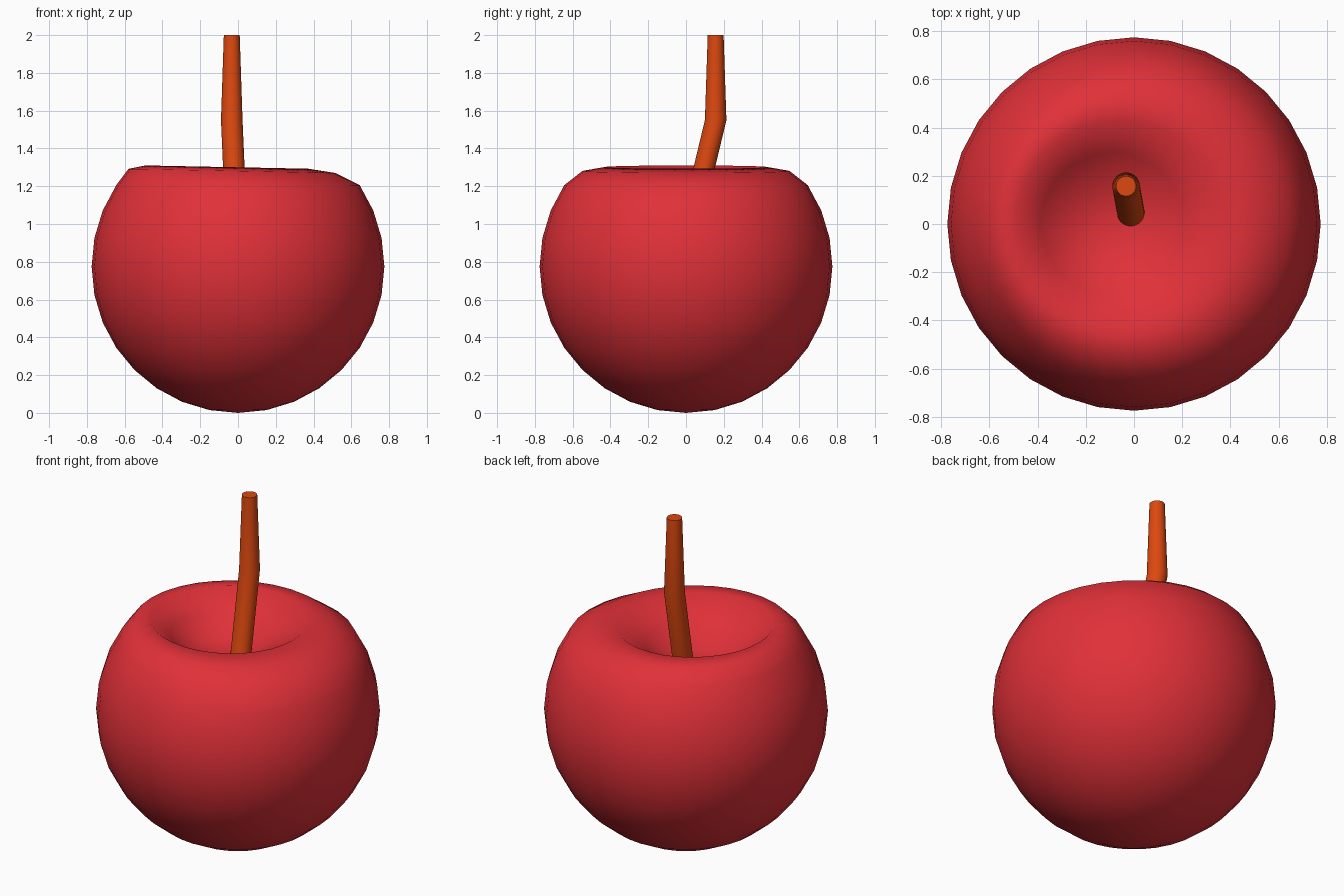
import bpy
import bmesh
import math
from mathutils import Vector

cube = bpy.data.objects.get("Cube")
if cube:
    bpy.data.objects.remove(cube, do_unlink=True)


def make_material(name, rgb):
    mat = bpy.data.materials.new(name)
    mat.use_nodes = True
    mat.diffuse_color = (*rgb, 1)
    bsdf = mat.node_tree.nodes["Principled BSDF"]
    bsdf.inputs["Base Color"].default_value = (*rgb, 1)
    return mat


def make_object(name, bm, mat):
    mesh = bpy.data.meshes.new(name)
    bmesh.ops.recalc_face_normals(bm, faces=bm.faces)
    bm.to_mesh(mesh)
    bm.free()
    mesh.materials.append(mat)
    obj = bpy.data.objects.new(name, mesh)
    bpy.context.collection.objects.link(obj)
    return obj


def shade(obj, degrees):
    bpy.ops.object.select_all(action="DESELECT")
    obj.select_set(True)
    bpy.context.view_layer.objects.active = obj
    bpy.ops.object.shade_smooth_by_angle(angle=math.radians(degrees))


red = make_material("cherry red", (0.75, 0.03, 0.04))
orange = make_material("stem orange", (0.72, 0.065, 0.005))

# Fruit: a sphere whose top rings are pushed down and sideways into a hollow
RADIUS = 0.775
RINGS = 16
bm = bmesh.new()
bmesh.ops.create_uvsphere(bm, u_segments=2 * RINGS, v_segments=RINGS, radius=RADIUS)
ring_drop = [0.46, 0.43, 0.29, 0.118, 0.042]
ring_shift = [0.11, 0.105, 0.09, 0.06, 0.032]
for v in bm.verts:
    polar = Vector((0, 0, 1)).angle(v.co)
    ring = round(polar / math.pi * RINGS)
    if ring < len(ring_drop):
        v.co.z -= ring_drop[ring] + 0.02 * v.co.x
        v.co.x -= ring_shift[ring]
    v.co.z += RADIUS
fruit = make_object("fruit", bm, red)
for poly in fruit.data.polygons:
    poly.use_smooth = True

# Stem: level circular sections joined into a bent, tapering tube
SIDES = 32
sections = [(-0.01, 0.03, 1.02, 0.057),
            (-0.033, 0.157, 1.55, 0.057),
            (-0.033, 0.157, 2.0, 0.042)]
bm = bmesh.new()
loops = []
for x, y, z, r in sections:
    angles = [math.tau * i / SIDES for i in range(SIDES)]
    loops.append([bm.verts.new((x + r * math.cos(a), y + r * math.sin(a), z)) for a in angles])
for low, high in zip(loops, loops[1:]):
    for i in range(SIDES):
        j = (i + 1) % SIDES
        bm.faces.new((low[i], low[j], high[j], high[i]))
bm.faces.new(loops[0])
bm.faces.new(loops[-1])
stem = make_object("stem", bm, orange)
shade(stem, 40)
